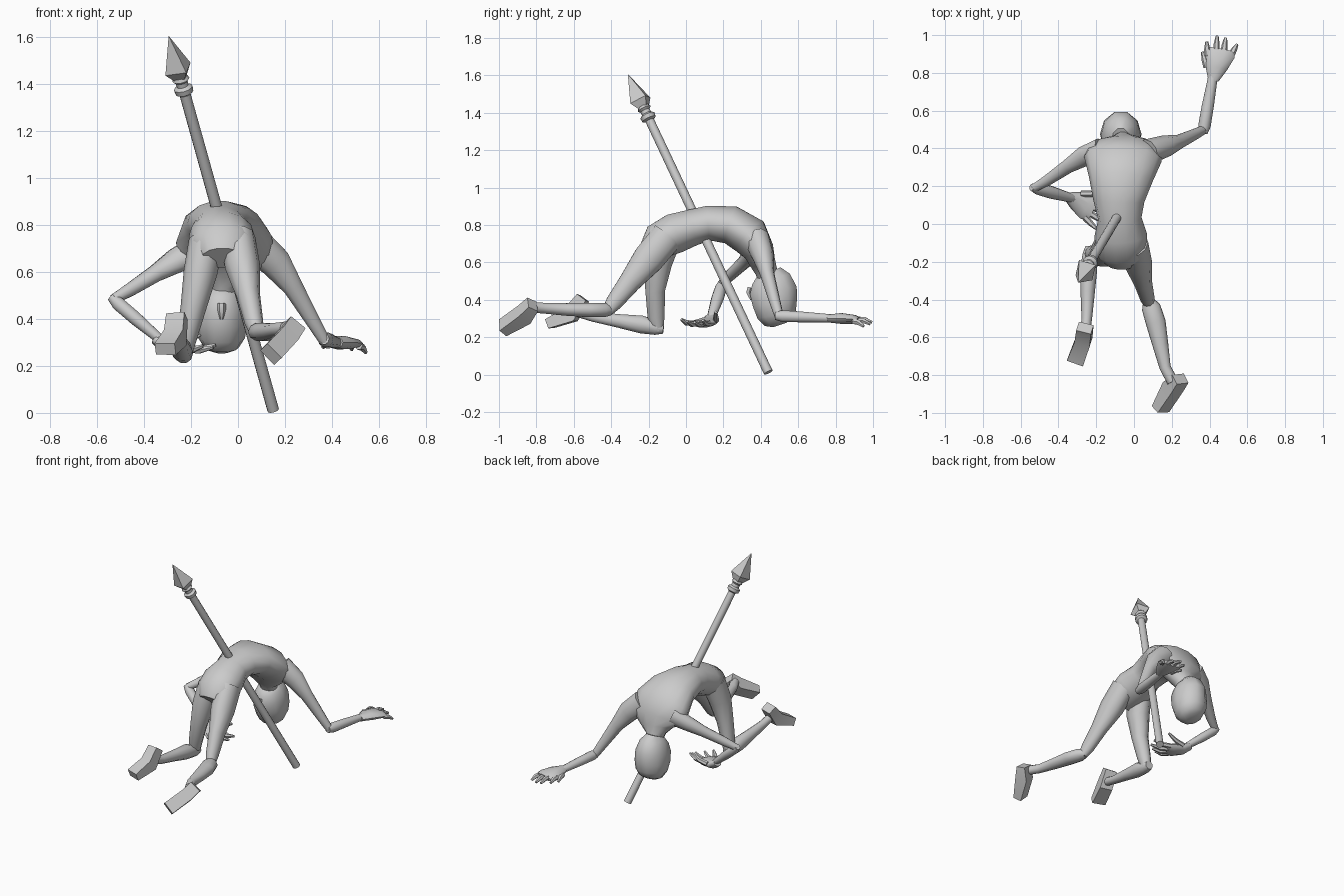
import bpy, bmesh, math
from mathutils import Vector


def loft(name, rings, side=(1, 0, 0), n=10, turn=0.0, angle=50):
    """Skin capped elliptical rings (x, y, z, half width, half depth) along a path."""
    bm = bmesh.new()
    pts = [Vector(r[:3]) for r in rings]
    loops = []
    for i, r in enumerate(rings):
        t = (pts[min(i + 1, len(pts) - 1)] - pts[max(i - 1, 0)]).normalized()
        s = Vector(side)
        s = (s - t * s.dot(t)).normalized()
        u = t.cross(s)
        loop = []
        for k in range(n):
            a = turn + 2 * math.pi * k / n
            loop.append(bm.verts.new(pts[i] + s * r[3] * math.cos(a) + u * r[4] * math.sin(a)))
        loops.append(loop)
    for a, b in zip(loops, loops[1:]):
        for k in range(n):
            bm.faces.new((a[k], a[(k + 1) % n], b[(k + 1) % n], b[k]))
    bm.faces.new(loops[0][::-1])
    bm.faces.new(loops[-1])
    bmesh.ops.recalc_face_normals(bm, faces=bm.faces)
    me = bpy.data.meshes.new(name)
    bm.to_mesh(me)
    bm.free()
    ob = bpy.data.objects.new(name, me)
    bpy.context.collection.objects.link(ob)
    bpy.context.view_layer.objects.active = ob
    bpy.ops.object.select_all(action='DESELECT')
    ob.select_set(True)
    bpy.ops.object.shade_smooth_by_angle(angle=math.radians(angle))
    return ob


def box_loft(name, rings, side):
    """Four-sided loft whose half sizes are measured to the flat sides."""
    q = math.sqrt(2)
    return loft(name, [r[:3] + (r[3] * q, r[4] * q) for r in rings], side, 4, math.pi / 4, 30)


def fingers(name, roots, tips, side, drop):
    """Tapered bent fingers from the palm to the tips."""
    for i, (a, b) in enumerate(zip(roots, tips)):
        m = [(p + q) / 2 for p, q in zip(a, b)]
        m[2] -= drop
        loft(f"{name}_{i + 1}", [(*a, .018, .017), (*m, .016, .015), (*b, .008, .008)], side, 6)


# Torso arched over the spear, from seat to neck
loft("torso", [
    (-.065, -.20, .66, .09, .06), (-.065, -.15, .71, .135, .10),
    (-.07, -.06, .755, .14, .11), (-.075, .03, .785, .115, .10),
    (-.08, .12, .81, .135, .095), (-.07, .24, .80, .17, .105),
    (-.06, .34, .74, .205, .11), (-.05, .39, .66, .205, .085),
    (-.055, .41, .60, .12, .07), (-.06, .43, .55, .06, .06),
    (-.065, .45, .47, .055, .055)], n=14)

# Hanging head, face towards the legs
loft("head", [
    (-.07, .44, .545, .05, .075), (-.07, .455, .51, .085, .11),
    (-.07, .467, .45, .105, .133), (-.07, .475, .38, .11, .125),
    (-.07, .485, .32, .10, .11), (-.07, .495, .28, .075, .08),
    (-.07, .50, .265, .04, .04)], n=10)
loft("nose", [(-.07, .345, .465, .018, .018), (-.07, .338, .44, .018, .018),
              (-.07, .35, .40, .008, .008)], n=6)

# Leg stretched back
loft("right_thigh", [
    (.0, -.10, .74, .075, .09), (.02, -.2, .62, .075, .088),
    (.045, -.3, .495, .05, .062), (.068, -.385, .385, .04, .047),
    (.08, -.42, .34, .03, .032)])
loft("right_shin", [
    (.075, -.405, .345, .03, .03), (.09, -.44, .345, .05, .04),
    (.115, -.52, .345, .053, .04), (.14, -.64, .348, .042, .035),
    (.165, -.76, .355, .03, .03), (.205, -.835, .36, .03, .03)])
box_loft("right_foot", [
    (.245, -.82, .375, .04, .03), (.205, -.865, .32, .042, .042),
    (.14, -.98, .25, .043, .028)], (.68, 0, -.73))

# Leg bent at the knee
loft("left_thigh", [
    (-.135, -.11, .73, .075, .09), (-.16, -.15, .60, .072, .08),
    (-.19, -.165, .45, .055, .055), (-.22, -.16, .31, .042, .048),
    (-.23, -.15, .235, .03, .03)])
loft("left_shin", [
    (-.23, -.12, .245, .028, .028), (-.232, -.16, .25, .04, .04),
    (-.24, -.24, .268, .045, .05), (-.245, -.36, .287, .038, .038),
    (-.25, -.5, .31, .028, .028), (-.258, -.58, .335, .026, .028)])
box_loft("left_foot", [
    (-.26, -.55, .41, .04, .03), (-.268, -.615, .32, .042, .042),
    (-.31, -.73, .272, .045, .026)], (.95, -.3, 0))

# Arm reaching forward
loft("right_arm", [
    (.07, .38, .72, .07, .08), (.16, .41, .64, .06, .07),
    (.235, .435, .535, .038, .045), (.32, .475, .39, .03, .032),
    (.37, .50, .305, .024, .025)], (0, 1, 0))
loft("right_forearm", [
    (.365, .48, .315, .024, .024), (.373, .52, .312, .033, .033),
    (.39, .62, .308, .032, .03), (.42, .79, .30, .025, .022)])
loft("right_palm", [
    (.42, .76, .30, .028, .022), (.435, .83, .30, .06, .03),
    (.455, .90, .295, .08, .025), (.46, .925, .29, .07, .016)])
fingers("right_finger",
        [(.39, .89, .295), (.435, .91, .295), (.475, .91, .29), (.515, .895, .285), (.385, .83, .29)],
        [(.385, .965, .285), (.44, .995, .28), (.485, .985, .27), (.545, .95, .257), (.362, .91, .28)],
        (1, 0, 0), -.008)

# Arm folded under the body
loft("left_arm", [
    (-.17, .39, .69, .06, .075), (-.26, .36, .65, .05, .06),
    (-.35, .305, .595, .036, .04), (-.46, .23, .525, .03, .03),
    (-.53, .19, .485, .022, .022)], (0, .7, -.7))
loft("left_forearm", [
    (-.54, .195, .495, .02, .02), (-.51, .187, .465, .032, .03),
    (-.44, .168, .405, .034, .03), (-.34, .14, .32, .025, .022),
    (-.32, .135, .30, .022, .02)], (0, 1, 0))
loft("left_palm", [
    (-.35, .145, .315, .026, .025), (-.31, .125, .285, .05, .028),
    (-.25, .09, .275, .07, .025), (-.215, .07, .275, .06, .015)], (.5, .85, 0))
fingers("left_finger",
        [(-.26, .035, .275), (-.24, .06, .272), (-.225, .09, .272), (-.21, .12, .275), (-.28, .16, .29)],
        [(-.20, -.025, .295), (-.15, .005, .285), (-.105, .045, .28), (-.095, .09, .29), (-.16, .16, .335)],
        (.5, .85, 0), .01)

# Spear leaning through the body
base, tip = Vector((.15, .44, .012)), Vector((-.295, -.31, 1.605))


def along(profile):
    return [(*base.lerp(tip, t), r, r) for t, r in profile]


loft("spear_shaft", along([(0, .025), (.86, .024)]), n=12, angle=40)
loft("spear_collar", along([(.845, .025), (.85, .039), (.862, .041), (.868, .026),
                            (.878, .026), (.884, .037), (.892, .03)]), n=12, angle=40)
loft("spear_head", along([(.885, .028), (.912, .066), (1, .001)]), (1, .3, 0), 4, .3, 20)
